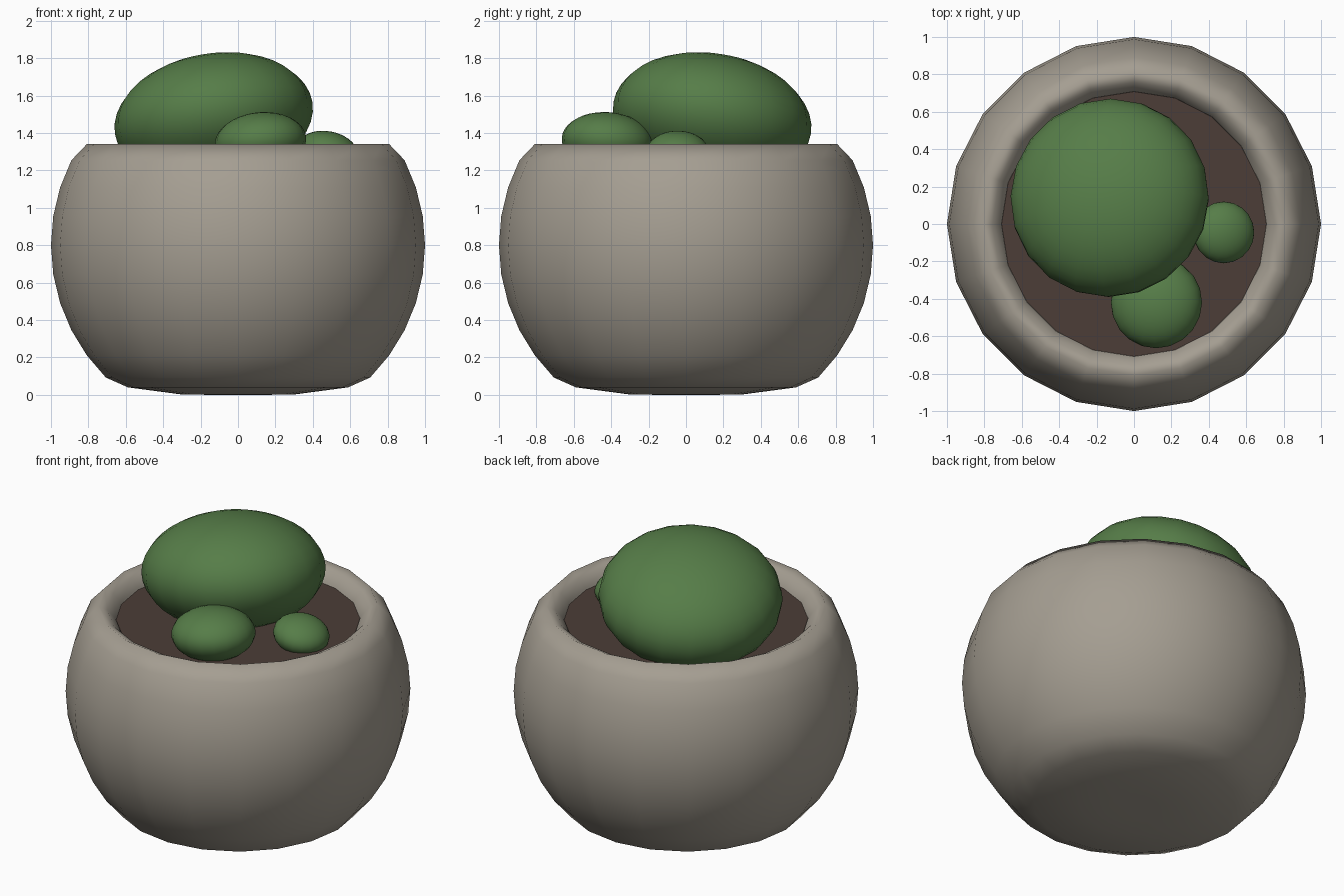
import bpy, bmesh, math

if "Cube" in bpy.data.objects:
    bpy.data.objects.remove(bpy.data.objects["Cube"])

SIDES = 20


def material(name, rgb):
    m = bpy.data.materials.new(name)
    m.diffuse_color = (*rgb, 1)
    m.use_nodes = True
    m.node_tree.nodes["Principled BSDF"].inputs["Base Color"].default_value = m.diffuse_color
    return m


stone = material("warm grey stone", (0.376, 0.342, 0.287))
green = material("moss green", (0.093, 0.205, 0.065))
earth = material("dark soil", (0.072, 0.047, 0.038))


def finish(bm, name, mat, smooth=True):
    bmesh.ops.recalc_face_normals(bm, faces=bm.faces)
    me = bpy.data.meshes.new(name)
    bm.to_mesh(me)
    bm.free()
    me.materials.append(mat)
    for p in me.polygons:
        p.use_smooth = smooth
    ob = bpy.data.objects.new(name, me)
    bpy.context.collection.objects.link(ob)
    return ob


def lathe(name, profile, mat):
    """Spin a (radius, height) profile around z."""
    bm = bmesh.new()
    rings = []
    for r, z in profile:
        rings.append([bm.verts.new((r * math.cos(2 * math.pi * i / SIDES),
                                    r * math.sin(2 * math.pi * i / SIDES), z))
                      for i in range(SIDES)])
    for a, b in zip(rings, rings[1:]):
        for i in range(SIDES):
            j = (i + 1) % SIDES
            bm.faces.new((a[i], a[j], b[j], b[i]))
    # close both ends, the inner one lies under the soil
    bm.faces.new(rings[0][::-1])
    bm.faces.new(rings[-1])
    return finish(bm, name, mat)


# Pot: flattened base, spherical wall, then a rim sloping inwards
wall = [(math.cos(math.radians(a)), 0.8 + math.sin(math.radians(a)))
        for a in range(-45, 28, 9)]
lathe("pot", [(0.15, 0), (0.309, 0.003), (0.588, 0.04)] + wall +
      [(0.809, 1.34), (0.757, 1.315), (0.71, 1.26), (0.70, 1.2)], stone)

# Soil disc
bm = bmesh.new()
bmesh.ops.create_circle(bm, cap_ends=True, segments=SIDES, radius=0.708)
soil = finish(bm, "soil", earth, smooth=False)
soil.location.z = 1.25

# Plants: flattened, slightly tilted balls
for name, loc, r, h, rot in [
    ("large_plant", (-0.13, 0.14, 1.48), 0.535, 0.34, (-0.16, -0.16, 0)),
    ("medium_plant", (0.12, -0.42, 1.355), 0.245, 0.155, (-0.08, -0.1, 0)),
    ("small_plant", (0.48, -0.045, 1.302), 0.165, 0.107, (0, 0.2, 0)),
]:
    bm = bmesh.new()
    bmesh.ops.create_uvsphere(bm, u_segments=SIDES, v_segments=SIDES, radius=1)
    bmesh.ops.scale(bm, vec=(r, r, h), verts=bm.verts)
    ob = finish(bm, name, green)
    ob.location = loc
    ob.rotation_euler = rot
